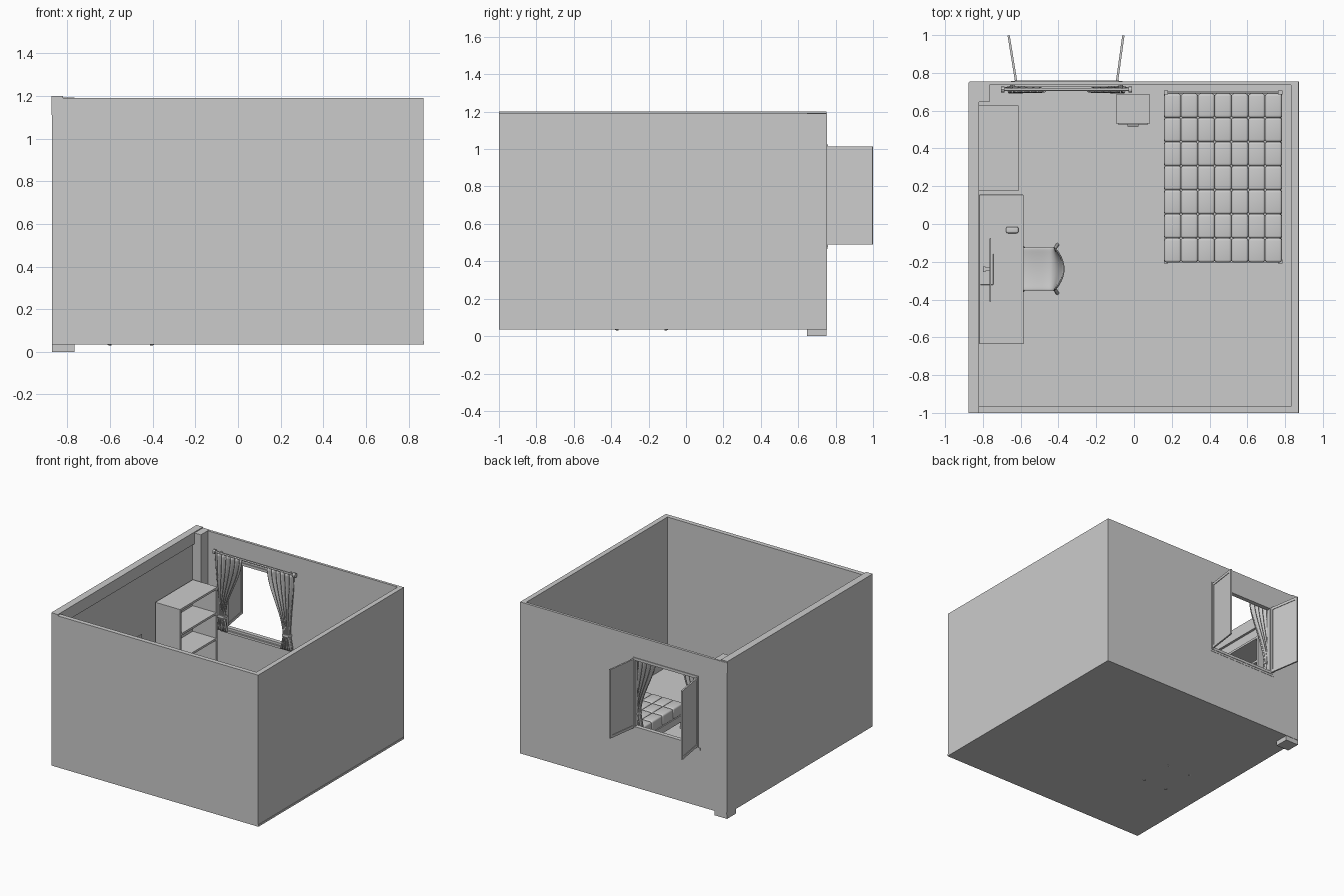
import bpy, bmesh, math
from mathutils import Vector, Matrix

if "Cube" in bpy.data.objects:
    bpy.data.objects.remove(bpy.data.objects["Cube"])


def finish(name, bm, bevel=0, segs=2, smooth=False):
    bmesh.ops.recalc_face_normals(bm, faces=bm.faces)
    me = bpy.data.meshes.new(name)
    bm.to_mesh(me)
    bm.free()
    ob = bpy.data.objects.new(name, me)
    bpy.context.collection.objects.link(ob)
    if bevel:
        m = ob.modifiers.new("bevel", 'BEVEL')
        m.width, m.segments = bevel, segs
    if smooth:
        me.polygons.foreach_set("use_smooth", [True] * len(me.polygons))
    return ob


def boxes(name, items, **kw):
    """One object from boxes given as x0, x1, y0, y1, z0, z1."""
    bm = bmesh.new()
    for x0, x1, y0, y1, z0, z1 in items:
        m = Matrix.Translation(((x0 + x1) / 2, (y0 + y1) / 2, (z0 + z1) / 2)) @ \
            Matrix.Diagonal((x1 - x0, y1 - y0, z1 - z0, 1))
        bmesh.ops.create_cube(bm, size=1, matrix=m)
    return finish(name, bm, **kw)


def rods(name, items, n=12):
    """One object from round bars given as start, end, start radius, end radius."""
    bm = bmesh.new()
    for a, b, r0, r1 in items:
        a, b = Vector(a), Vector(b)
        m = Matrix.Translation((a + b) / 2) @ (b - a).to_track_quat('Z', 'Y').to_matrix().to_4x4()
        bmesh.ops.create_cone(bm, cap_ends=True, segments=n, radius1=r0, radius2=r1,
                              depth=(b - a).length, matrix=m)
    ob = finish(name, bm)
    bpy.ops.object.select_all(action='DESELECT')
    ob.select_set(True)
    bpy.context.view_layer.objects.active = ob
    bpy.ops.object.shade_smooth_by_angle()
    return ob


def sheet(name, nu, nv, fn, thick, offset=0, sub=0):
    """Smooth thickened surface from fn(u, v)."""
    bm = bmesh.new()
    vs = [[bm.verts.new(fn(i / nu, j / nv)) for j in range(nv + 1)] for i in range(nu + 1)]
    for i in range(nu):
        for j in range(nv):
            bm.faces.new((vs[i][j], vs[i + 1][j], vs[i + 1][j + 1], vs[i][j + 1]))
    ob = finish(name, bm, smooth=True)
    m = ob.modifiers.new("thickness", 'SOLIDIFY')
    m.thickness, m.offset = thick, offset
    if sub:
        ob.modifiers.new("smooth", 'SUBSURF').levels = sub
    return ob


# Room shell
boxes("floor", [(-.872, .873, -1, .755, .035, .05)])
boxes("left_wall", [(-.872, -.838, -1, .75, .05, 1.195)])
boxes("left_beam", [(-.875, -.82, -1, .75, 1.11, 1.2)])
boxes("right_wall", [(.832, .87, -1, .755, .045, 1.19)])
boxes("front_wall", [(-.87, .87, -1, -.965, .045, 1.19)])
boxes("corner_column", [(-.873, -.766, .647, .752, 0, 1.193)])

# Back wall: 3 x 3 panel without its middle, thickened
xs, zs = (-.87, -.62, -.092, .87), (.045, .49, 1.015, 1.19)
bm = bmesh.new()
g = [[bm.verts.new((x, .745, z)) for z in zs] for x in xs]
for i in range(3):
    for j in range(3):
        if (i, j) != (1, 1):
            bm.faces.new((g[i][j], g[i + 1][j], g[i + 1][j + 1], g[i][j + 1]))
sol = finish("back_wall", bm).modifiers.new("thickness", 'SOLIDIFY')
sol.thickness, sol.offset = .02, 0

# Window frame, sill and open shutters
boxes("window_frame", [(-.632, -.612, .728, .76, .48, 1.025), (-.1, -.08, .728, .76, .48, 1.025),
                       (-.612, -.1, .728, .76, 1.005, 1.025), (-.612, -.1, .728, .76, .48, .5)])
boxes("window_sill", [(-.65, -.062, .715, .757, .465, .482)])
for side, hx, tip in (("left", -.624, -.664), ("right", -.09, -.056)):
    L, w = .247, .02
    ob = boxes(side + "_shutter", [(0, w, -.006, .006, .49, 1.015), (L - w, L, -.006, .006, .49, 1.015),
                                   (w, L - w, -.006, .006, .49, .49 + w),
                                   (w, L - w, -.006, .006, 1.015 - w, 1.015),
                                   (w, L - w, -.002, .002, .49 + w, 1.015 - w)])
    ob.location = (hx, .754, 0)
    ob.rotation_euler.z = math.atan2(.246, tip - hx)

# Curtain rod with finials and brackets
rods("curtain_rod", [((-.69, .712, 1.06), (-.025, .712, 1.06), .007, .007),
                     ((-.705, .712, 1.06), (-.685, .712, 1.06), .016, .016),
                     ((-.03, .712, 1.06), (-.01, .712, 1.06), .016, .016),
                     ((-.65, .712, 1.06), (-.65, .74, 1.06), .006, .006),
                     ((-.065, .712, 1.06), (-.065, .74, 1.06), .006, .006)])


# Curtains gathered at a tie
def curtain(outer, s):
    def f(u, v):
        z = 1.06 - .58 * v
        if v < .82:
            t = v / .82
            k = t * t * (3 - 2 * t)
            lo, width = .035 * k, .225 * (1 - k) + .05 * k
        else:
            t = (v - .82) / .18
            lo, width = .035 - .02 * t, .05 + .04 * t
        amp = .013 + .004 * v
        return (outer + s * (lo + width * u), .71 + amp * math.sin(u * 6 * 2 * math.pi), z)
    return f


for side, outer, s in (("left", -.69, 1), ("right", -.025, -1)):
    sheet(side + "_curtain", 72, 24, curtain(outer, s), .003)
    c = outer + s * .06
    boxes(side + "_curtain_tie", [(c - .03, c + .03, .69, .733, .575, .595)], bevel=.006)

# Bookcase, open towards the room
bx0, bx1, by0, by1, top = -.82, -.612, .175, .627, .845
boxes("bookcase", [(bx0, bx1, by0, by0 + .016, .05, top), (bx0, bx1, by1 - .016, by1, .05, top),
                   (bx0, bx0 + .01, by0 + .016, by1 - .016, .05, top)] +
      [(bx0 + .01, bx1, by0 + .016, by1 - .016, z - .016, z) for z in (.08, .27, .46, .655, top)])

# Desk
boxes("desk_top", [(-.82, -.585, -.635, .155, .4, .42)], bevel=.003)
boxes("desk_legs", [(x, x + .025, y, y + .025, .04, .4) for x in (-.815, -.615) for y in (-.628, .123)])
boxes("desk_apron", [(-.812, -.8, -.603, .123, .34, .4), (-.608, -.596, -.603, .123, .36, .4)])

# Monitor and mouse
boxes("monitor_screen", [(-.765, -.757, -.41, -.075, .5, .715)], bevel=.003)
boxes("monitor_stand", [(-.815, -.745, -.322, -.158, .42, .427), (-.8, -.785, -.255, -.225, .427, .61),
                        (-.79, -.764, -.25, -.23, .585, .615)], bevel=.002)
boxes("mouse", [(-.677, -.612, -.049, -.015, .42, .44)], bevel=.009, segs=4, smooth=True)

# Chair: bent shell with a curved backrest
prof = [(-.595, .252), (-.58, .265), (-.53, .266), (-.47, .262), (-.43, .268),
        (-.405, .3), (-.392, .36), (-.382, .43), (-.374, .5), (-.37, .525)]


def shell(u, v):
    x, z = prof[round(u * (len(prof) - 1))]
    s = 2 * v - 1
    back = max(0, min(1, (u - .45) / .3))
    taper = 1 - .12 * max(0, u - .8) / .2
    return (x - .042 * back * s * s, -.238 + .115 * s * taper, z + .012 * (1 - back) * s * s)


sheet("chair_shell", len(prof) - 1, 8, shell, .01, sub=2)
rods("chair_legs", [((-.5 + .06 * a, -.238 + .075 * b, .262), (-.503 + .1 * a, -.238 + .132 * b, .032),
                     .01, .009) for a in (-1, 1) for b in (-1, 1)] +
     [((-.5 + .075 * a, -.333, .18), (-.5 + .075 * a, -.143, .18), .005, .005) for a in (-1, 1)])

# Bed: frame, headboard, tufted mattress
x0, x1, y0, y1 = .16, .783, -.203, .69
boxes("bed_frame", [(x0, x1, y0, y0 + .02, .11, .16), (x0, x1, y1 - .02, y1, .11, .16),
                    (x0, x0 + .02, y0, y1, .11, .16), (x1 - .02, x1, y0, y1, .11, .16)] +
      [(x0, x1, y0 + .1 + k * .13, y0 + .15 + k * .13, .135, .15) for k in range(6)])
boxes("bed_posts", [(x - .011, x + .011, y - .011, y + .011, .05, h)
                    for x in (x0 + .009, x1 - .009) for y, h in ((y0 + .005, .17), (y1 + .007, .42))])
boxes("headboard", [(x0, x1, y1 + .002, y1 + .012, .16, .41)], bevel=.003)
boxes("mattress_core", [(x0 + .006, x1 - .006, y0 + .006, y1 - .006, .155, .225)], bevel=.01, segs=3)
dx, dy = (x1 - x0) / 7, (y1 - y0) / 7
boxes("mattress_cushions", [(x0 + i * dx, x0 + (i + 1) * dx, y0 + j * dy, y0 + (j + 1) * dy, .165, .247)
                            for i in range(7) for j in range(7)], bevel=.013, segs=4, smooth=True)

# Bedside table
boxes("nightstand", [(-.095, .085, .533, .685, .05, .3)])
boxes("nightstand_drawers", [(-.085, .075, .527, .533, z, z + .1) for z in (.068, .183)], bevel=.002)
boxes("nightstand_handles", [(-.035, .025, .517, .527, z, z + .01) for z in (.115, .23)], bevel=.002)
